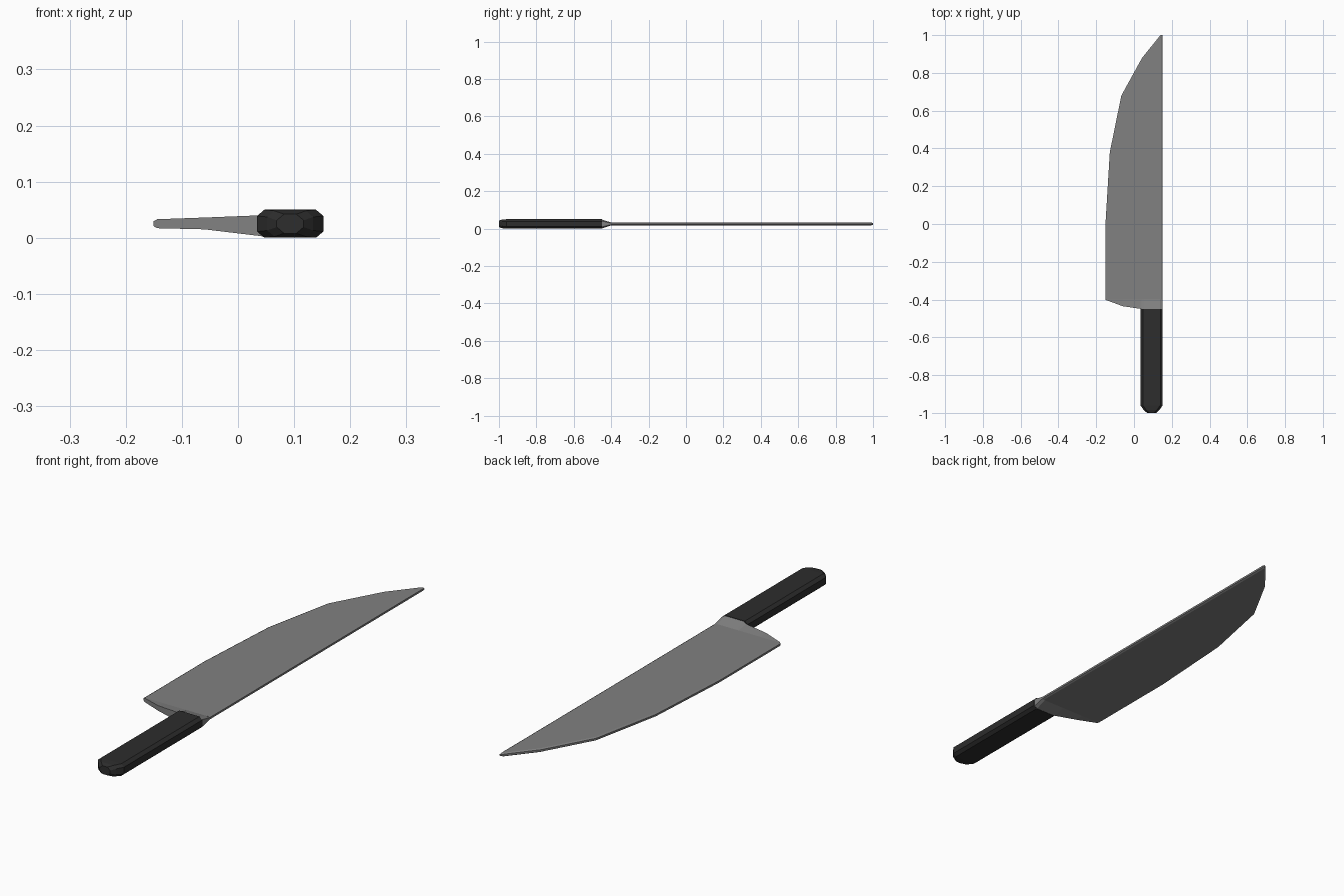
import bpy, bmesh

cube = bpy.data.objects.get("Cube")
if cube:
    bpy.data.objects.remove(cube)

MID = 0.026          # height of the centre plane
HALF = 0.0075        # half thickness of the blade
RIM = 0.004          # half thickness of its narrow edges


def material(name, value):
    m = bpy.data.materials.new(name)
    m.use_nodes = True
    m.diffuse_color = (value, value, value, 1)
    m.node_tree.nodes["Principled BSDF"].inputs["Base Color"].default_value = m.diffuse_color
    return m


def loft(name, rings, mat):
    """Join equal-sized rings of points into a closed, flat-shaded solid."""
    bm = bmesh.new()
    rows = [[bm.verts.new(p) for p in ring] for ring in rings]
    n = len(rows[0])
    for a, b in zip(rows, rows[1:]):
        for i in range(n):
            j = (i + 1) % n
            bm.faces.new((a[i], a[j], b[j], b[i]))
    bm.faces.new(rows[0])
    bm.faces.new(rows[-1])
    bmesh.ops.recalc_face_normals(bm, faces=bm.faces)
    mesh = bpy.data.meshes.new(name)
    bm.to_mesh(mesh)
    bm.free()
    mesh.materials.append(mat)
    obj = bpy.data.objects.new(name, mesh)
    bpy.context.collection.objects.link(obj)
    return obj


def section(y, left, right, half, edge, cut):
    """Eight-sided cross-section with chamfered corners."""
    return [(x, y, MID + z) for x, z in (
        (left, -edge), (left + cut, -half), (right - cut, -half), (right, -edge),
        (right, edge), (right - cut, half), (left + cut, half), (left, edge))]


steel = material("steel grey", 0.22)
black = material("handle black", 0.026)

# Blade: straight spine, curved cutting edge
profile = [(-0.40, -0.151), (0.0, -0.151), (0.38, -0.128), (0.68, -0.067),
           (0.88, 0.043), (0.99, 0.132)]
rings = [section(y, x, 0.15, HALF, RIM, 0.007) for y, x in profile]
rings.append(section(1.0, 0.142, 0.15, RIM, RIM / 2, 0.002))
loft("blade", rings, steel)

# Bolster: flares from the blade heel to the handle
# Stations: x, front y, front top, front bottom, half thickness at the blade
stations = [(-0.151, -0.401, 0.030, 0.022, RIM),
            (-0.144, -0.404, 0.034, 0.018, HALF),
            (-0.06, -0.435, 0.037, 0.016, HALF),
            (0.04, -0.45, 0.041, 0.004, HALF),
            (0.052, -0.45, 0.049, 0.002, HALF),
            (0.137, -0.45, 0.049, 0.002, HALF),
            (0.15, -0.45, 0.041, 0.010, RIM)]
loft("bolster", [[(x, y, bottom), (x, y, top), (x, -0.40, MID + h), (x, -0.40, MID - h)]
                 for x, y, top, bottom, h in stations], steel)

# Handle: chamfered bar with a tapered butt
stations = [(-0.45, 0.0, 0.025), (-0.96, 0.0, 0.025),
            (-0.985, 0.018, 0.023), (-1.0, 0.035, 0.017)]
loft("handle", [section(y, 0.034 + inset, 0.152 - inset, half, half - 0.011, 0.013)
                for y, inset, half in stations], black)

# Rest the lowest surface on the ground
for obj in bpy.context.collection.objects:
    if obj.name in {"blade", "bolster", "handle"}:
        for v in obj.data.vertices:
            v.co.z -= MID - 0.025
